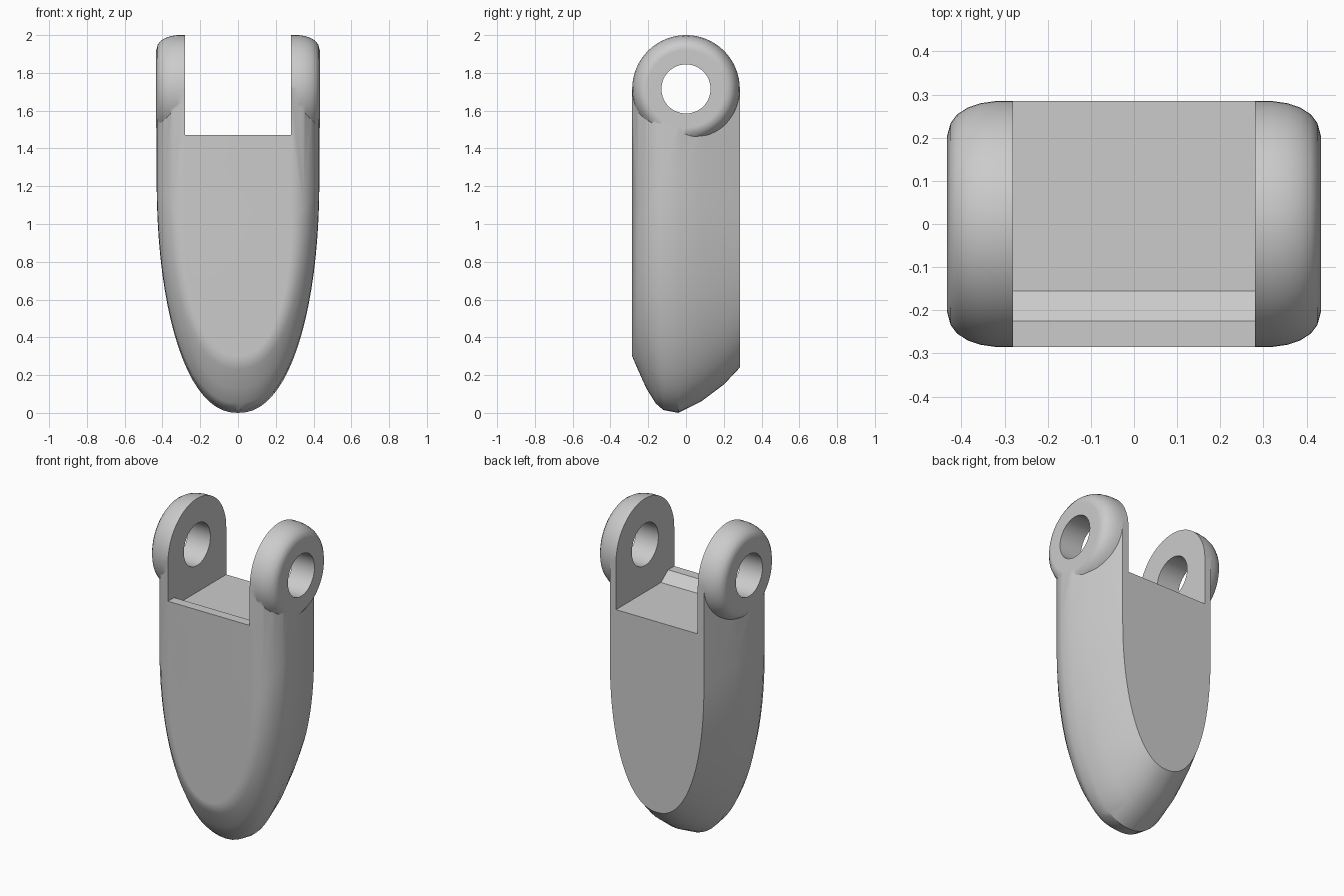
import bpy, bmesh, math

cube = bpy.data.objects.get("Cube")
if cube:
    bpy.data.objects.remove(cube, do_unlink=True)

PIVOT_Z = 1.715

grey = bpy.data.materials.new("plain grey")
grey.use_nodes = True
COLOUR = (0.6, 0.6, 0.6, 1)
grey.diffuse_color = COLOUR
grey.node_tree.nodes["Principled BSDF"].inputs["Base Color"].default_value = COLOUR


def loft(name, rings):
    """Bridge equal-length closed rings and cap both ends."""
    bm = bmesh.new()
    rows = [[bm.verts.new(p) for p in ring] for ring in rings]
    n = len(rows[0])
    for a, b in zip(rows, rows[1:]):
        for i in range(n):
            j = (i + 1) % n
            bm.faces.new((a[i], a[j], b[j], b[i]))
    bm.faces.new(rows[0][::-1])
    bm.faces.new(rows[-1])
    bmesh.ops.recalc_face_normals(bm, faces=bm.faces)
    mesh = bpy.data.meshes.new(name)
    bm.to_mesh(mesh)
    bm.free()
    obj = bpy.data.objects.new(name, mesh)
    bpy.context.collection.objects.link(obj)
    mesh.materials.append(grey)
    return obj


def u_outline(y, half, bottom, start, steps=40):
    """U shape: straight sides down to start, then a full half oval."""
    pts = [(half, y, PIVOT_Z)]
    for i in range(steps + 1):
        t = math.pi * i / steps
        c, s = math.cos(t), math.sin(t)
        x = half * math.copysign(abs(c) ** 0.9, c)
        pts.append((x, y, start - (start - bottom) * abs(s) ** 0.94))
    pts.append((-half, y, PIVOT_Z))
    return pts


def circle_x(x, r, n=64):
    """Circle around the pivot axis."""
    return [(x, r * math.cos(2 * math.pi * i / n),
             PIVOT_Z + r * math.sin(2 * math.pi * i / n)) for i in range(n)]


def combine(target, other, operation):
    mod = target.modifiers.new("combine", 'BOOLEAN')
    mod.operation, mod.solver, mod.object = operation, 'EXACT', other
    bpy.context.view_layer.objects.active = target
    bpy.ops.object.modifier_apply(modifier=mod.name)
    bpy.data.objects.remove(other, do_unlink=True)


# Body: U sections from front to back (y, half width, bottom, start of curve)
sections = [
    (-0.285, 0.28, 0.30, 1.0), (-0.255, 0.35, 0.23, 1.08),
    (-0.21, 0.392, 0.13, 1.16), (-0.16, 0.42, 0.05, 1.22),
    (-0.12, 0.429, 0.015, 1.25), (-0.04, 0.431, 0, 1.25),
    (0.08, 0.398, 0.06, 1.2), (0.2, 0.355, 0.15, 1.15),
    (0.285, 0.322, 0.24, 1.1),
]
body = loft("clevis_body", [u_outline(*s) for s in sections])

# Rounded lugs, one on each side
lug_profile = [(0.2, 0.285), (0.32, 0.285), (0.355, 0.28), (0.385, 0.27),
               (0.41, 0.254), (0.425, 0.234), (0.433, 0.205)]
for side in (1, -1):
    lug = loft("lug", [circle_x(side * x, r) for x, r in lug_profile])
    combine(body, lug, 'UNION')

# Gap between the lugs, with a raised lip along the front of its floor
gap = [(-0.4, 2.2), (-0.4, 1.472), (-0.225, 1.472), (-0.155, 1.42),
       (0.4, 1.42), (0.4, 2.2)]
gap_cutter = loft("gap_cutter", [[(x, y, z) for y, z in gap] for x in (-0.28, 0.28)])
combine(body, gap_cutter, 'DIFFERENCE')

# Pin hole through both lugs
combine(body, loft("hole_cutter", [circle_x(x, 0.13) for x in (-1, 1)]), 'DIFFERENCE')

# Smooth shading with sharp edges kept and flat faces held flat
bpy.ops.object.select_all(action='DESELECT')
body.select_set(True)
bpy.context.view_layer.objects.active = body
bpy.ops.object.shade_smooth_by_angle(angle=math.radians(30))
weighted = body.modifiers.new("weighted normals", 'WEIGHTED_NORMAL')
weighted.keep_sharp = True
